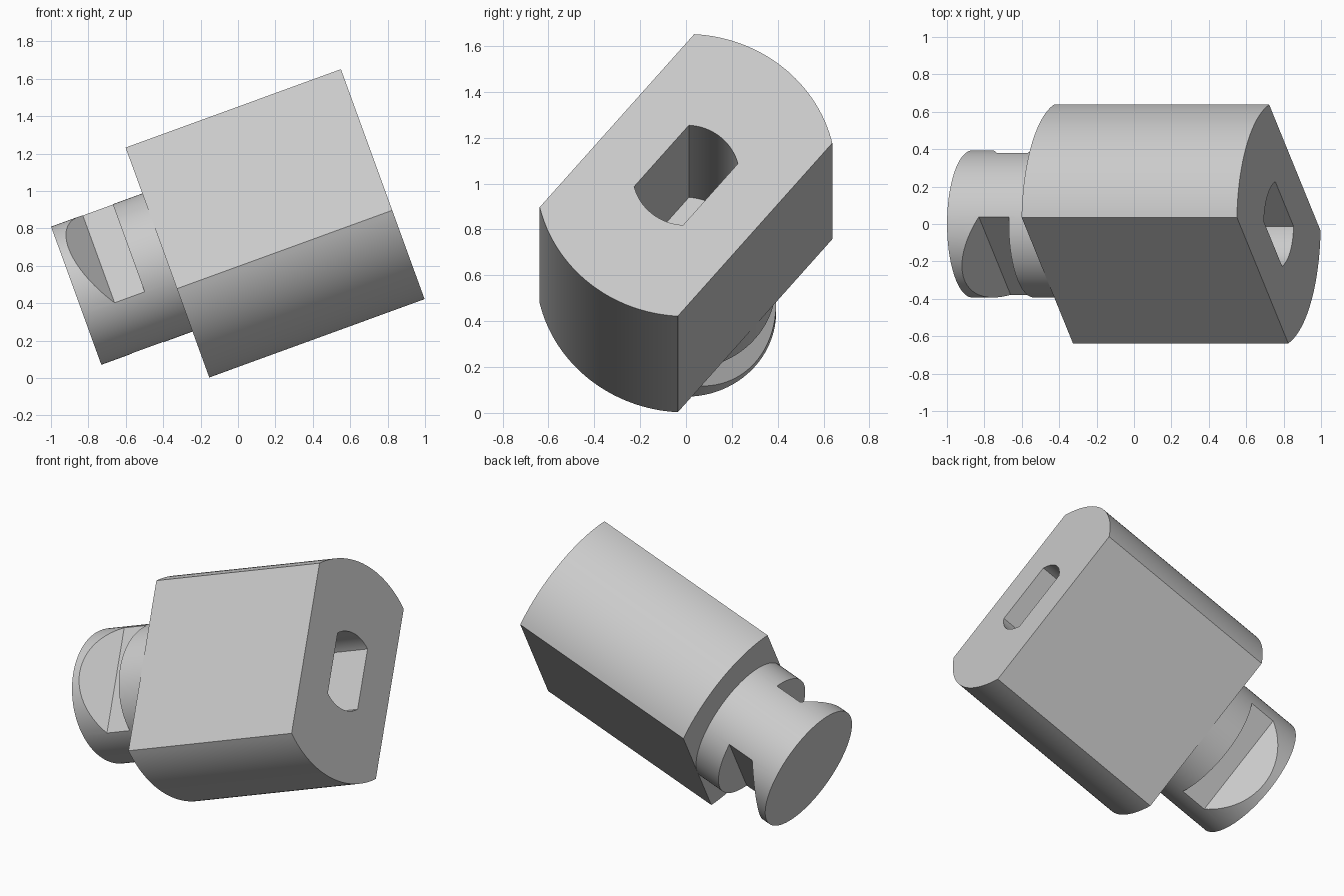
import bpy, bmesh
from math import asin, cos, sin, pi, radians, tan
from mathutils import Matrix, Vector

if "Cube" in bpy.data.objects:
    bpy.data.objects.remove(bpy.data.objects["Cube"])

# Main sizes, with local X along the axis and local Z across the flats
BODY_START, BODY_END = 0.519, 1.744
BODY_RADIUS, SHAFT_RADIUS = 0.655, 0.393
POCKET_RADIUS, POCKET_DEPTH = 0.232, 0.92
FLAT_RATIO = 0.6
GROOVE_FLOOR, GROOVE_START, GROOVE_END = 0.222, 0.18, 0.351
GROOVE_SLOPE = 0.77

PLACE = (Matrix.Translation((-0.865, 0, 0.44))
         @ Matrix.Rotation(radians(-20), 4, "Y")
         @ Matrix.Rotation(radians(50), 4, "X"))

grey = bpy.data.materials.new("plain grey")
grey.use_nodes = True
colour = (0.6, 0.6, 0.6, 1)
grey.diffuse_color = colour
grey.node_tree.nodes["Principled BSDF"].inputs["Base Color"].default_value = colour


def prism(name, outline, offset):
    """Extrude a planar outline along an offset."""
    bm = bmesh.new()
    face = bm.faces.new([bm.verts.new(p) for p in outline])
    made = bmesh.ops.extrude_face_region(bm, geom=[face])["geom"]
    bmesh.ops.translate(bm, vec=offset,
                        verts=[g for g in made if isinstance(g, bmesh.types.BMVert)])
    bmesh.ops.recalc_face_normals(bm, faces=bm.faces)
    mesh = bpy.data.meshes.new(name)
    bm.to_mesh(mesh)
    bm.free()
    mesh.materials.append(grey)
    obj = bpy.data.objects.new(name, mesh)
    obj.matrix_world = PLACE
    bpy.context.collection.objects.link(obj)
    return obj


def two_flat_outline(x, radius, steps=32):
    """Circle truncated by two parallel flats."""
    half = asin(FLAT_RATIO)
    angles = [side + half * (2 * i / steps - 1)
              for side in (0, pi) for i in range(steps + 1)]
    return [(x, radius * cos(a), radius * sin(a)) for a in angles]


def cut(target, cutter):
    bpy.context.view_layer.update()
    mod = target.modifiers.new("cut", "BOOLEAN")
    mod.operation, mod.solver, mod.object = "DIFFERENCE", "EXACT", cutter
    bpy.context.view_layer.objects.active = target
    bpy.ops.object.modifier_apply(modifier=mod.name)
    bpy.data.objects.remove(cutter)


# Body with a blind pocket in its end face
body = prism("body", two_flat_outline(BODY_START, BODY_RADIUS),
             Vector((BODY_END - BODY_START, 0, 0)))
pocket = prism("pocket_cutter", two_flat_outline(BODY_END - POCKET_DEPTH, POCKET_RADIUS),
               Vector((POCKET_DEPTH + 0.1, 0, 0)))
cut(body, pocket)

# Round shaft
SIDES = 96
circle = [(0, SHAFT_RADIUS * cos(2 * pi * i / SIDES), SHAFT_RADIUS * sin(2 * pi * i / SIDES))
          for i in range(SIDES)]
shaft = prism("shaft", circle, Vector((BODY_START, 0, 0)))

# Matching grooves on both sides, each with one sloping wall
for side in (1, -1):
    top = SHAFT_RADIUS + 0.1
    run = GROOVE_SLOPE * (top - GROOVE_FLOOR)
    outline = [(GROOVE_START, -1, side * GROOVE_FLOOR), (GROOVE_END, -1, side * GROOVE_FLOOR),
               (GROOVE_END, -1, side * top), (GROOVE_START - run, -1, side * top)]
    cut(shaft, prism("groove_cutter", outline, Vector((0, 2, 0))))

# Smooth curved walls, crisp edges
for obj in (body, shaft):
    bpy.ops.object.select_all(action="DESELECT")
    obj.select_set(True)
    bpy.context.view_layer.objects.active = obj
    bpy.ops.object.shade_smooth_by_angle(angle=radians(20))
